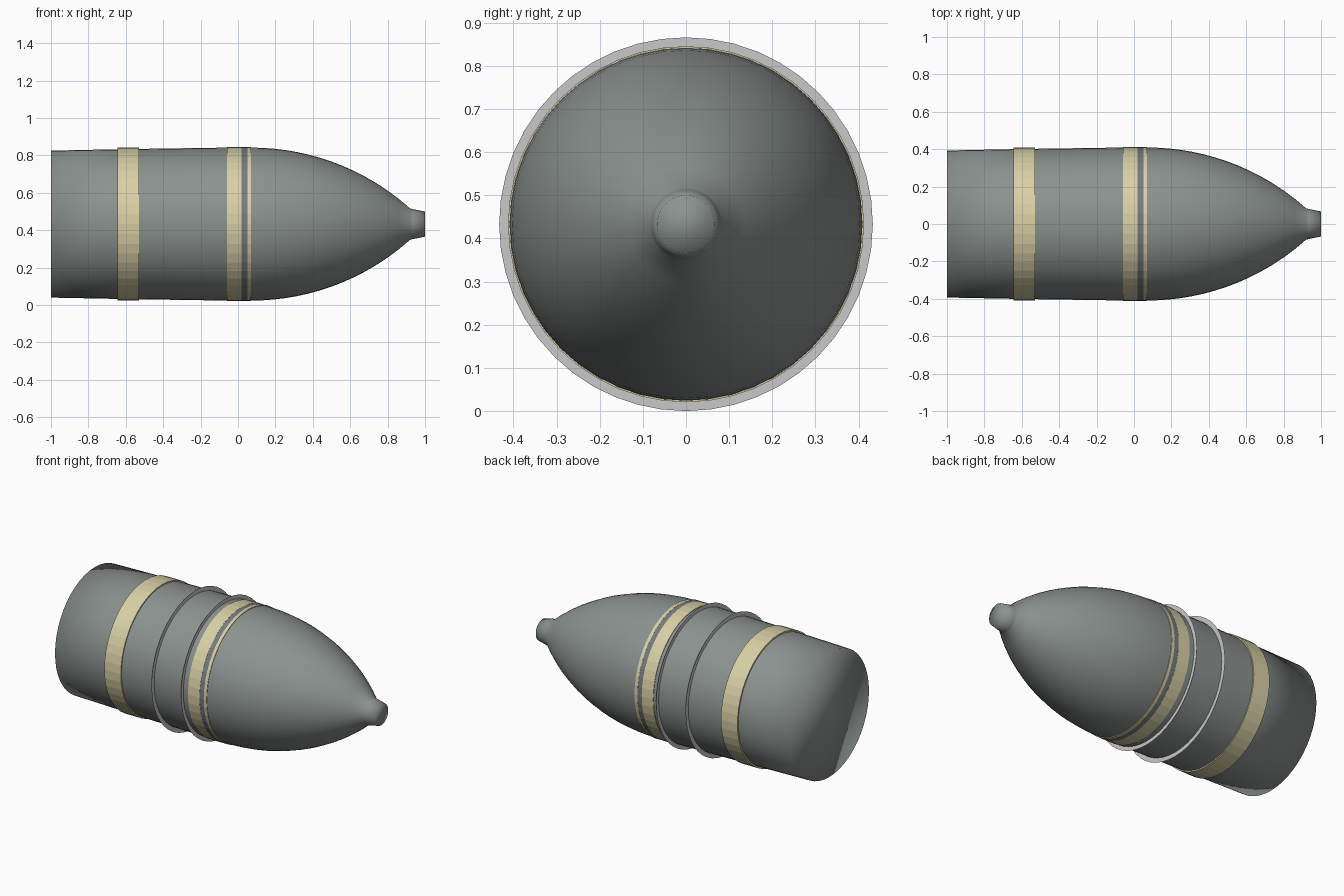
import bpy, bmesh, math

if "Cube" in bpy.data.objects:
    bpy.data.objects.remove(bpy.data.objects["Cube"])

SEG = 48
AXIS_Z = 0.433


def material(name, rgb):
    m = bpy.data.materials.new(name)
    m.diffuse_color = (*rgb, 1.0)
    m.use_nodes = True
    m.node_tree.nodes["Principled BSDF"].inputs["Base Color"].default_value = m.diffuse_color
    return m


grey_green = material("grey green paint", (0.26, 0.29, 0.275))
yellow = material("pale yellow paint", (0.69, 0.63, 0.38))
slate = material("slate grey", (0.18, 0.20, 0.215))
light_grey = material("light grey metal", (0.58, 0.58, 0.58))


def lathe(name, profile, mat, caps=False, smooth=False, closed=False):
    """Spin (x, radius) points around the long axis."""
    bm = bmesh.new()
    rings = []
    for x, r in profile:
        rings.append([bm.verts.new((x, r * math.cos(2 * math.pi * i / SEG),
                                    AXIS_Z + r * math.sin(2 * math.pi * i / SEG)))
                      for i in range(SEG)])
    pairs = list(zip(rings, rings[1:]))
    if closed:
        pairs.append((rings[-1], rings[0]))
    for a, b in pairs:
        for i in range(SEG):
            j = (i + 1) % SEG
            bm.faces.new((a[i], b[i], b[j], a[j]))
    if caps:
        bm.faces.new(rings[0])
        bm.faces.new(rings[-1])
    bmesh.ops.recalc_face_normals(bm, faces=bm.faces)
    for f in bm.faces:
        f.smooth = smooth
    me = bpy.data.meshes.new(name)
    bm.to_mesh(me)
    bm.free()
    me.materials.append(mat)
    ob = bpy.data.objects.new(name, me)
    bpy.context.collection.objects.link(ob)
    return ob


# Body: slightly tapered barrel, arc-shaped nose, short fuse tip
R = 1.274
profile = [(-1.0, 0.393), (-0.6, 0.401), (-0.06, 0.409), (0.07, 0.409)]
for k in range(1, 15):
    x = 0.07 + 0.85 * k / 14
    profile.append((x, 0.409 - R + math.sqrt(R * R - (x - 0.07) ** 2)))
profile += [(0.935, 0.080), (1.0, 0.067)]
lathe("shell_body", profile, grey_green, caps=True, smooth=True)


# Painted bands, closed strips sitting just proud of the body
def band(name, x0, x1, r, mat):
    lathe(name, [(x0, r - 0.014), (x0, r), (x1, r), (x1, r - 0.014)],
          mat, closed=True)


band("rear_band", -0.645, -0.53, 0.4095, yellow)
band("middle_band", -0.06, 0.02, 0.4125, yellow)
band("dark_stripe", 0.02, 0.05, 0.4118, slate)
band("front_stripe", 0.05, 0.07, 0.4125, yellow)

# Paper-thin flange rings
for name, x in (("rear_flange", -0.30), ("front_flange", -0.095)):
    lathe(name, [(x, 0.40), (x, 0.433)], light_grey)
    me = bpy.data.objects[name].data
    if me.polygons[0].normal.x < 0:
        me.flip_normals()
